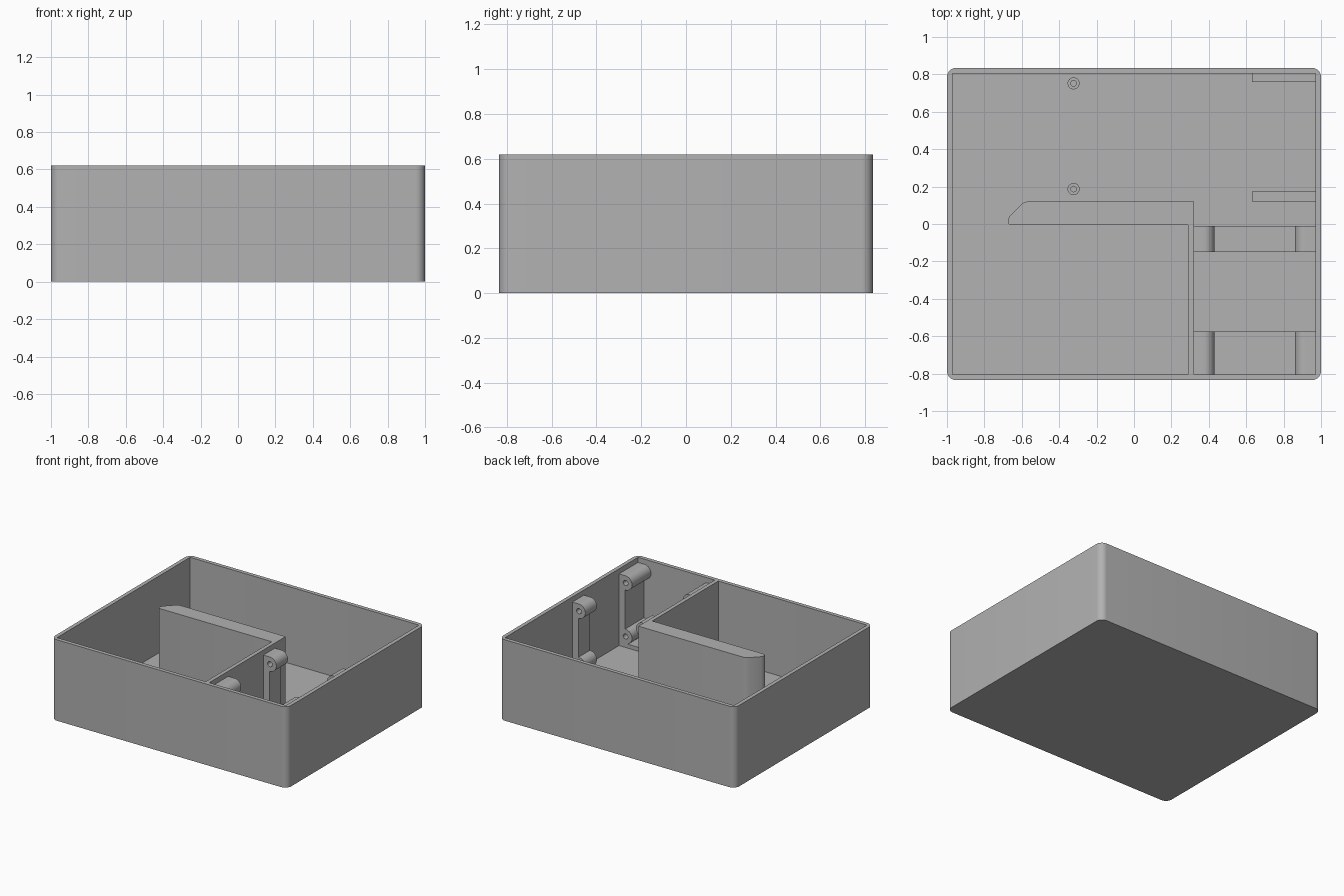
import bpy, bmesh, math

if "Cube" in bpy.data.objects:
    bpy.data.objects.remove(bpy.data.objects["Cube"])

grey = bpy.data.materials.new("plain grey")
grey.diffuse_color = (0.445, 0.445, 0.445, 1)
grey.use_nodes = True
grey.node_tree.nodes["Principled BSDF"].inputs["Base Color"].default_value = grey.diffuse_color

H, FLOOR = 0.62, 0.032          # overall height, floor thickness
WX, WY = 0.97, 0.805            # inner half sizes


def loft(name, loops, closed=False):
    """Skin matching loops of points; cap both ends, or join last to first."""
    bm = bmesh.new()
    rings = [[bm.verts.new(p) for p in loop] for loop in loops]
    pairs = list(zip(rings, rings[1:]))
    if closed:
        pairs.append((rings[-1], rings[0]))
    else:
        bm.faces.new(rings[0])
        bm.faces.new(rings[-1])
    n = len(rings[0])
    for a, b in pairs:
        for i in range(n):
            j = (i + 1) % n
            bm.faces.new((a[i], a[j], b[j], b[i]))
    bmesh.ops.recalc_face_normals(bm, faces=bm.faces)
    mesh = bpy.data.meshes.new(name)
    bm.to_mesh(mesh)
    bm.free()
    mesh.materials.append(grey)
    ob = bpy.data.objects.new(name, mesh)
    bpy.context.collection.objects.link(ob)
    bpy.ops.object.select_all(action='DESELECT')
    ob.select_set(True)
    bpy.context.view_layer.objects.active = ob
    bpy.ops.object.shade_smooth_by_angle(angle=math.radians(30))
    return ob


def at_z(points, z):
    return [(x, y, z) for x, y in points]


def block(name, x0, x1, y0, y1, z0, z1):
    p = [(x0, y0), (x1, y0), (x1, y1), (x0, y1)]
    return loft(name, [at_z(p, z0), at_z(p, z1)])


def rounded_rect(hx, hy, r, steps=8):
    pts = []
    for k, (sx, sy) in enumerate([(1, 1), (-1, 1), (-1, -1), (1, -1)]):
        for i in range(steps + 1):
            a = math.pi / 2 * (k + i / steps)
            pts.append((sx * (hx - r) + r * math.cos(a), sy * (hy - r) + r * math.sin(a)))
    return pts


def circle(cx, cy, r, n=32):
    return [(cx + r * math.cos(2 * math.pi * i / n), cy + r * math.sin(2 * math.pi * i / n))
            for i in range(n)]


# Open tray with rounded outer corners and nearly square inner ones
outer, inner = rounded_rect(1, 0.835, 0.05), rounded_rect(WX, WY, 0.003)
loft("tray", [at_z(outer, 0), at_z(outer, H), at_z(inner, H), at_z(inner, FLOOR)])

# L-shaped divider with a bevelled free end
divider = [(0.29, -WY), (0.32, -WY), (0.32, 0.12), (-0.57, 0.12), (-0.59, 0.115),
           (-0.605, 0.103), (-0.665, 0.043), (-0.675, 0.02), (-0.674, 0.006),
           (-0.668, -0.002), (-0.655, -0.005), (0.29, -0.005)]
loft("divider", [at_z(divider, FLOOR), at_z(divider, H)])


# Screw boss along y: round towards the bay, square against its wall
def boss(name, cx, cz, y0, y1, wall_side, r=0.055, hole=0.02):
    shape = []
    for x, z in circle(0, 0, r):
        k = r / max(abs(x), abs(z)) if x * wall_side > 1e-6 else 1
        shape.append((cx + x * k, cz + z * k))
    bore = circle(cx, cz, hole)
    loft(name, [[(x, y, z) for x, z in p]
                for p, y in ((shape, y0), (shape, y1), (bore, y1), (bore, y0))], closed=True)


# Two mounting frames in the side bay
for label, y0, y1 in (("front", -WY, -0.575), ("middle", -0.15, -0.01)):
    block(label + "_frame_sill", 0.32, WX, y0, y1, FLOOR, 0.062)
    for side, wall, s in (("left", 0.32, -1), ("right", WX, 1)):
        a, b = sorted((wall, wall - s * 0.05))
        block(f"{label}_{side}_web", a, b, y0, y1, 0.17, 0.472)
        for level, z in (("lower", 0.116), ("upper", 0.526)):
            boss(f"{label}_{side}_{level}_boss", wall - s * 0.055, z, y0, y1, s)

# Board supports: two rails and two hollow standoffs
block("inner_rail", 0.63, WX, 0.12, 0.175, FLOOR, 0.11)
block("back_rail", 0.63, WX, 0.76, WY, FLOOR, 0.11)
for name, y in (("inner_standoff", 0.187), ("back_standoff", 0.752)):
    post, bore = circle(-0.323, y, 0.032), circle(-0.323, y, 0.015)
    loft(name, [at_z(post, FLOOR), at_z(post, 0.11), at_z(bore, 0.11), at_z(bore, FLOOR + 0.005)])
